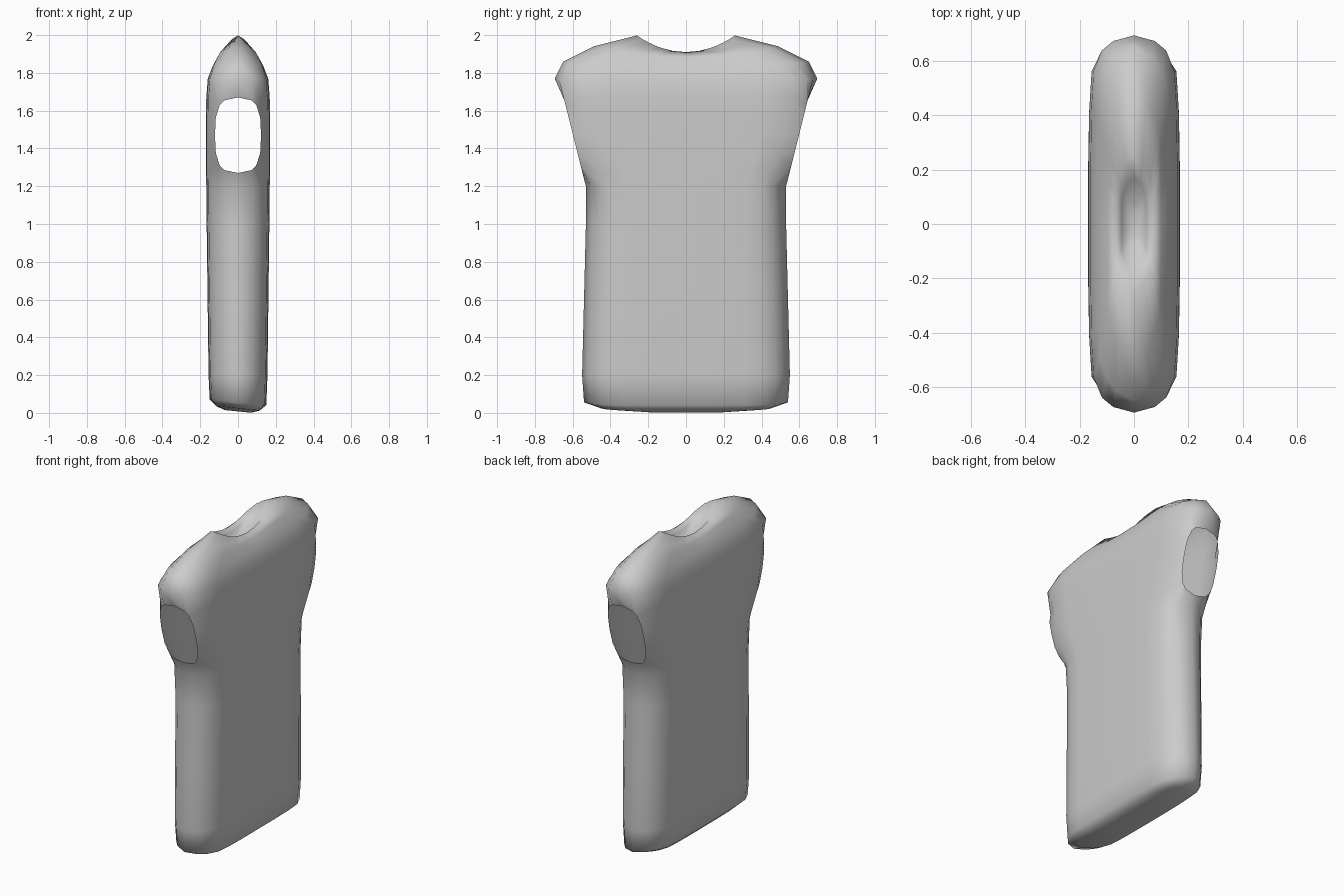
import bpy
import bmesh

cube = bpy.data.objects.get("Cube")
if cube:
    bpy.data.objects.remove(cube, do_unlink=True)

# Quarter of the cross-section from the +y end to the +x side: x, boxy y, rounded y
quarter = [(0, 1, 1), (.48, .99, .94), (.74, .96, .86), (.93, .86, .74),
           (.98, .65, .58), (1, .33, .3), (1, 0, 0)]


def cross_section(roundness):
    q = [(x, a + (b - a) * roundness) for x, a, b in quarter]
    half = q + [(x, -y) for x, y in q[-2::-1]]
    return half + [(-x, y) for x, y in half[-2:0:-1]]


# Rings from hem to neck: height, half width (y), half depth (x), sag at y = 0, roundness
rings = [
    (.008, .22, .07, 0, 1), (.024, .45, .115, 0, 1), (.056, .54, .15, 0, 1),
    (.2, .55, .156, 0, 1), (.6, .54, .161, 0, 1), (1.0, .53, .166, 0, 1),
    (1.2, .53, .168, 0, .8),
    (1.27, .55, .169, 0, .5), (1.37, .575, .169, 0, 0), (1.47, .6, .169, 0, 0),
    (1.57, .625, .169, 0, 0), (1.67, .655, .168, 0, 0),
    (1.77, .695, .16, 0, .4), (1.86, .65, .135, .03, .9), (1.94, .49, .1, .055, 1.4),
    (1.998, .26, .065, .088, 2),
    # Shallow dish inside the neckline
    (1.93, .17, .045, .05, 2), (1.87, .07, .02, .01, 1),
]
HEM_TOP = 2
HOLE_LOW, HOLE_HIGH = 7, 11

bm = bmesh.new()
grid = []
for k, (z, w, t, sag, roundness) in enumerate(rings):
    row = []
    for fx, fy in cross_section(roundness):
        tilt = -.1 * fx * t if k <= HEM_TOP else 0
        row.append(bm.verts.new((fx * t, fy * w, z + tilt - sag * (1 - fy * fy))))
    grid.append(row)
count = len(grid[0])

# Closed hem and neck dish, and skin with a gap for each sleeve
bm.faces.new(grid[0][::-1])
bm.faces.new(grid[-1])
for k in range(len(rings) - 1):
    for i in range(count):
        offset = (i + 2) % (count // 2)
        if HOLE_LOW <= k < HOLE_HIGH and offset < 4:
            continue
        j = (i + 1) % count
        bm.faces.new((grid[k][i], grid[k][j], grid[k + 1][j], grid[k + 1][i]))

# Round each sleeve opening and lay its rim on a slanted plane
for k in range(HOLE_LOW, HOLE_HIGH + 1):
    for i in range(count):
        v = grid[k][i]
        if (i + 2) % (count // 2) > 4 or not v.link_faces:
            continue
        side = 1 if v.co.y > 0 else -1
        u, h = v.co.x / .124, (v.co.z - 1.47) / .2
        size = (abs(u) ** 3 + abs(h) ** 3) ** (1 / 3)
        z = 1.47 + .2 * h / size
        v.co = (.122 * u / size, side * (.548 + .25 * (z - 1.27)), z)

bmesh.ops.delete(bm, geom=[v for v in bm.verts if not v.link_faces], context='VERTS')
bmesh.ops.recalc_face_normals(bm, faces=bm.faces)

mesh = bpy.data.meshes.new("shirt_body")
bm.to_mesh(mesh)
bm.free()
mesh.shade_smooth()
shirt = bpy.data.objects.new("shirt_body", mesh)
bpy.context.collection.objects.link(shirt)

# Plain grey cloth
cloth = bpy.data.materials.new("grey_cloth")
cloth.use_nodes = True
grey = (.6, .6, .6, 1)
cloth.diffuse_color = grey
cloth.node_tree.nodes["Principled BSDF"].inputs["Base Color"].default_value = grey
mesh.materials.append(cloth)
